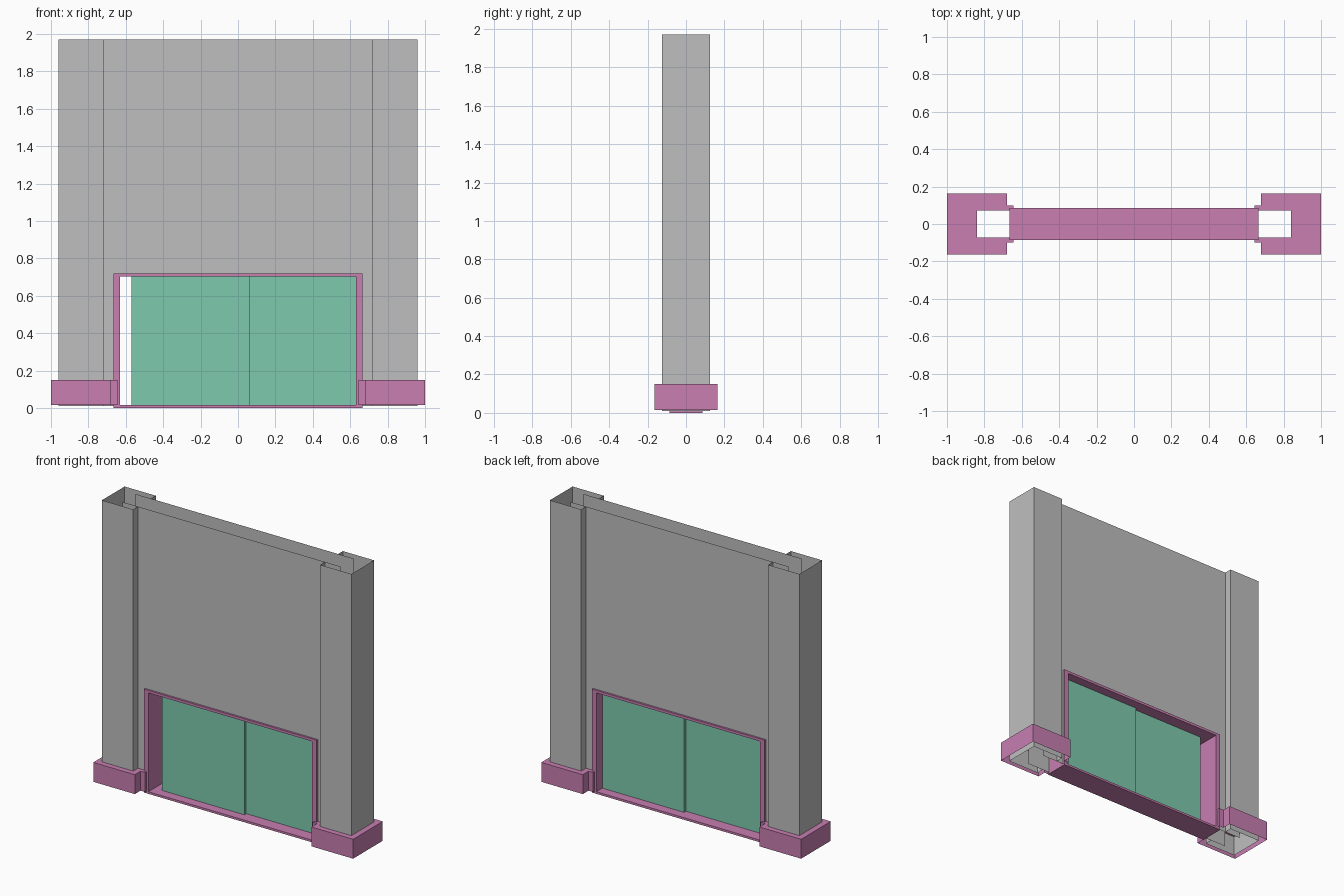
import bpy
import bmesh

cube = bpy.data.objects.get("Cube")
if cube:
    bpy.data.objects.remove(cube, do_unlink=True)


def material(name, rgb):
    mat = bpy.data.materials.new(name)
    mat.use_nodes = True
    mat.diffuse_color = (*rgb, 1)
    mat.node_tree.nodes["Principled BSDF"].inputs["Base Color"].default_value = (*rgb, 1)
    return mat


grey = material("concrete grey", (0.52, 0.52, 0.52))
pink = material("trim pink", (0.58, 0.21, 0.44))
green = material("door green", (0.21, 0.59, 0.42))


def finish(name, bm, mat):
    mesh = bpy.data.meshes.new(name)
    bm.to_mesh(mesh)
    bm.free()
    mesh.materials.append(mat)
    obj = bpy.data.objects.new(name, mesh)
    bpy.context.collection.objects.link(obj)
    return obj


def upright_sheet(name, path, z0, z1, mat, top=False):
    """Raise an open plan path into thin walls, optionally with a flat lid."""
    bm = bmesh.new()
    low = [bm.verts.new((x, y, z0)) for x, y in path]
    high = [bm.verts.new((x, y, z1)) for x, y in path]
    for i in range(len(path) - 1):
        bm.faces.new((low[i], low[i + 1], high[i + 1], high[i]))
    if top:
        inner = [bm.verts.new((x, y, z1)) for x, y in top]
        bm.faces.new(high + inner)
    bmesh.ops.recalc_face_normals(bm, faces=bm.faces)
    return finish(name, bm, mat)


def box(name, x0, x1, y0, y1, z0, z1, mat):
    bm = bmesh.new()
    bmesh.ops.create_cube(bm, size=1)
    for v in bm.verts:
        v.co = (x1 if v.co.x > 0 else x0, y1 if v.co.y > 0 else y0, z1 if v.co.z > 0 else z0)
    return finish(name, bm, mat)


WALL_Y, WALL_END, TOP = 0.072, 0.84, 1.97

# Hollow pillars and their open-bottomed plinths
half_pillar = [(0.72, -WALL_Y), (0.72, -0.125), (0.96, -0.125)]
half_plinth = [(0.645, -WALL_Y), (0.645, -0.1), (0.68, -0.1), (0.68, -0.163), (1.0, -0.163)]
slot = [(0.645, WALL_Y), (WALL_END, WALL_Y), (WALL_END, -WALL_Y), (0.645, -WALL_Y)]


def mirrored_plan(half, side):
    full = half + [(x, -y) for x, y in reversed(half)]
    return [(side * x, y) for x, y in full]


for side, label in ((-1, "right"), (1, "left")):
    upright_sheet(label + "_pillar", mirrored_plan(half_pillar, side), 0.01, TOP, grey)
    lid = [(side * x, y) for x, y in slot[1:3]]
    upright_sheet(label + "_plinth", mirrored_plan(half_plinth, side), 0.015, 0.15, pink, lid)

# Front and back wall sheets, notched around the doorway
for y, label in ((-WALL_Y, "front"), (WALL_Y, "back")):
    half = [(0.65, 0.71), (0.65, 0.01), (WALL_END, 0.01), (WALL_END, TOP)]
    outline = half + [(-x, z) for x, z in reversed(half)]
    bm = bmesh.new()
    bm.faces.new([bm.verts.new((x, y, z)) for x, z in outline])
    if y > 0:
        bmesh.ops.reverse_faces(bm, faces=bm.faces)
    finish(label + "_wall", bm, grey)

# Door frame as one closed rectangular ring
bm = bmesh.new()
rings = []
for w, z0, z1 in ((0.665, 0, 0.72), (0.63, 0.015, 0.702)):
    for y in (-0.085, 0.085):
        rings.append([bm.verts.new((x, y, z)) for x, z in ((-w, z0), (w, z0), (w, z1), (-w, z1))])
for a, b in ((0, 1), (1, 3), (3, 2), (2, 0)):
    for i in range(4):
        j = (i + 1) % 4
        bm.faces.new((rings[a][i], rings[a][j], rings[b][j], rings[b][i]))
bmesh.ops.recalc_face_normals(bm, faces=bm.faces)
finish("door_frame", bm, pink)

# Two overlapping sliding doors
box("front_sliding_door", -0.57, 0.063, -0.02, 0, 0.015, 0.702, green)
box("back_sliding_door", 0.0, 0.63, 0.001, 0.02, 0.015, 0.702, green)
